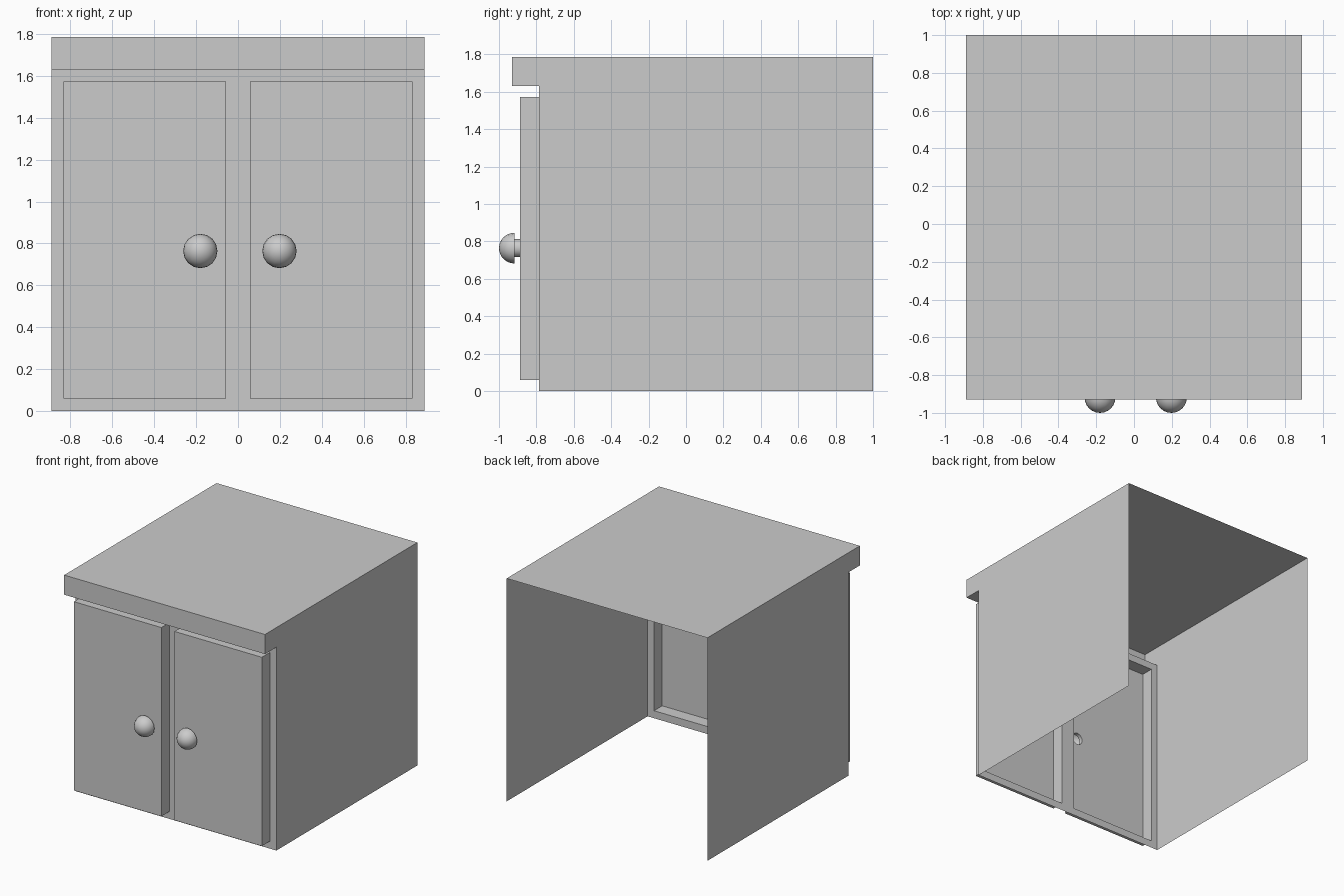
import bpy, bmesh
from math import sin, cos, pi, radians

if "Cube" in bpy.data.objects:
    bpy.data.objects.remove(bpy.data.objects["Cube"])

HALF_W, BACK, FRONT = 0.89, 1.0, -0.785
DOOR_Y, LIP_Y = -0.888, -0.93
DOOR_IN, DOOR_OUT, DOOR_Z0, DOOR_Z1 = 0.058, 0.833, 0.06, 1.573
LIP_Z, TOP = 1.63, 1.787
KNOB_Z, KNOB_R, STEM_R, SEG = 0.764, 0.082, 0.048, 16


def finish(bm, name, smooth=False):
    """Orient normals so that the foremost face looks towards -y."""
    bmesh.ops.recalc_face_normals(bm, faces=bm.faces)
    bm.normal_update()
    face = min(bm.faces, key=lambda f: f.calc_center_median().y)
    if face.normal.y > 0:
        bmesh.ops.reverse_faces(bm, faces=bm.faces)
    mesh = bpy.data.meshes.new(name)
    bm.to_mesh(mesh)
    bm.free()
    ob = bpy.data.objects.new(name, mesh)
    bpy.context.collection.objects.link(ob)
    if smooth:
        bpy.ops.object.select_all(action='DESELECT')
        ob.select_set(True)
        bpy.context.view_layer.objects.active = ob
        bpy.ops.object.shade_smooth_by_angle(angle=radians(40))


def loop_verts(bm, coords):
    return [bm.verts.new(c) for c in coords]


def circle(x, r, y):
    return [(x + r * cos(2 * pi * i / SEG), y, KNOB_Z + r * sin(2 * pi * i / SEG))
            for i in range(SEG)]


def bridge(bm, a, b):
    n = len(a)
    for i in range(n):
        bm.faces.new((a[i], a[(i + 1) % n], b[(i + 1) % n], b[i]))


# Cabinet shell: front frame grid with door openings, lip, sides and top
def make_shell():
    bm = bmesh.new()
    xs = [-HALF_W, -DOOR_OUT, -DOOR_IN, DOOR_IN, DOOR_OUT, HALF_W]
    zs = [0, DOOR_Z0, DOOR_Z1, LIP_Z, TOP]
    v = [[bm.verts.new((x, FRONT, z)) for x in xs] for z in zs]
    lip = []
    for j in range(len(zs) - 1):
        for i in range(len(xs) - 1):
            if j == 1 and i in (1, 3):
                continue
            f = bm.faces.new((v[j][i], v[j][i + 1], v[j + 1][i + 1], v[j + 1][i]))
            if j == 3:
                lip.append(f)

    # Sides and top run back from the outline of the frame
    rim = [row[0] for row in v] + v[-1][1:-1] + [row[-1] for row in reversed(v)]
    back = loop_verts(bm, [(p.co.x, BACK, p.co.z) for p in rim])
    for i in range(len(rim) - 1):
        bm.faces.new((rim[i], rim[i + 1], back[i + 1], back[i]))

    # Overhanging front edge of the top, hollow behind
    res = bmesh.ops.extrude_face_region(bm, geom=lip)
    for p in res['geom']:
        if isinstance(p, bmesh.types.BMVert):
            p.co.y = LIP_Y
    left = [f for f in lip if f.is_valid]
    if left:
        bmesh.ops.delete(bm, geom=left, context='FACES')
    finish(bm, "cabinet_shell")


# Hollow raised door with a round opening for the knob stem
def make_door(name, x0, x1, knob_x):
    bm = bmesh.new()
    rect = [(x0, DOOR_Z0), (x1, DOOR_Z0), (x1, DOOR_Z1), (x0, DOOR_Z1)]
    rear = loop_verts(bm, [(x, FRONT, z) for x, z in rect])
    front = loop_verts(bm, [(x, DOOR_Y, z) for x, z in rect])
    bridge(bm, rear, front)
    hole = loop_verts(bm, circle(knob_x, STEM_R, DOOR_Y))
    edges = [bm.edges.new((hole[i - 1], hole[i])) for i in range(SEG)]
    edges += [bm.edges.get((front[i - 1], front[i])) for i in range(4)]
    bmesh.ops.triangle_fill(bm, use_beauty=True, edges=edges, normal=(0, -1, 0))
    finish(bm, name)


# Hollow knob: stem, flat back and half-round cap
def make_knob(name, x):
    bm = bmesh.new()
    y0, depth, steps = -0.918, 0.082, 6
    profile = [(STEM_R, DOOR_Y), (STEM_R, y0)]
    profile += [(KNOB_R * cos(pi / 2 * k / steps), y0 - depth * sin(pi / 2 * k / steps))
                for k in range(steps)]
    rings = [loop_verts(bm, circle(x, r, y)) for r, y in profile]
    for a, b in zip(rings, rings[1:]):
        bridge(bm, a, b)
    tip = bm.verts.new((x, y0 - depth, KNOB_Z))
    for i in range(SEG):
        bm.faces.new((rings[-1][i - 1], rings[-1][i], tip))
    finish(bm, name, smooth=True)


make_shell()
for side, x0, x1, kx in (("left", -DOOR_OUT, -DOOR_IN, -0.18),
                         ("right", DOOR_IN, DOOR_OUT, 0.198)):
    make_door(side + "_door", x0, x1, kx)
    make_knob(side + "_knob", kx)
